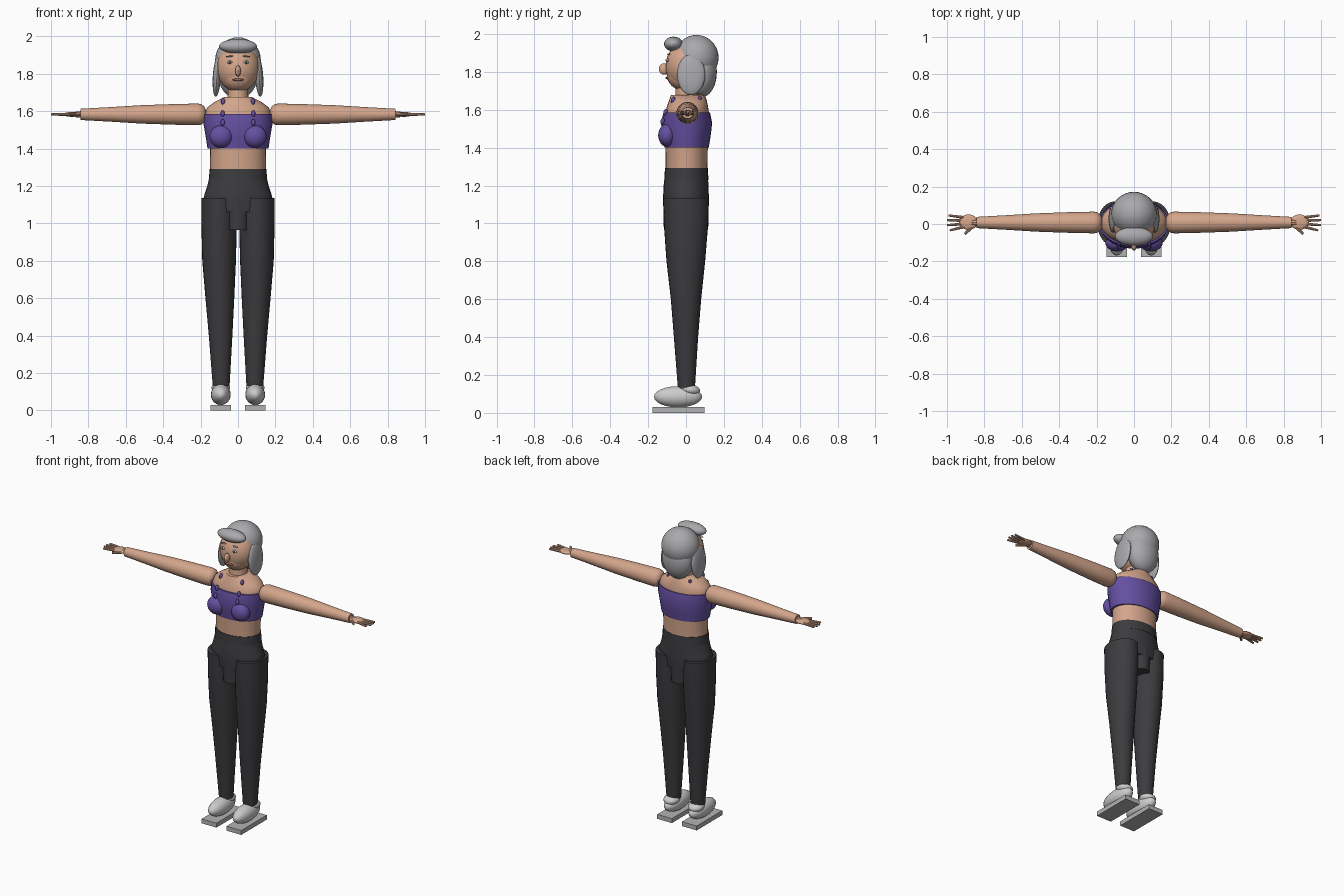
import bpy, bmesh
from math import sin, cos, pi, radians
from mathutils import Vector

if "Cube" in bpy.data.objects:
    bpy.data.objects.remove(bpy.data.objects["Cube"])


def material(name, rgb):
    m = bpy.data.materials.new(name)
    m.diffuse_color = (*rgb, 1)
    m.use_nodes = True
    m.node_tree.nodes["Principled BSDF"].inputs["Base Color"].default_value = m.diffuse_color
    return m


SKIN = material("skin", (0.66, 0.38, 0.26))
PURPLE = material("purple", (0.13, 0.08, 0.36))
DARK = material("charcoal", (0.045, 0.045, 0.05))
HAIR = material("hair_grey", (0.40, 0.40, 0.42))
WHITE = material("shoe_white", (0.72, 0.72, 0.74))
SOLE = material("sole_grey", (0.45, 0.45, 0.45))
LIP = material("lip", (0.35, 0.12, 0.09))


def finish(bm, name, mat, loc=(0, 0, 0), rot=(0, 0, 0)):
    bmesh.ops.recalc_face_normals(bm, faces=bm.faces)
    me = bpy.data.meshes.new(name)
    bm.to_mesh(me)
    bm.free()
    me.materials.append(mat)
    ob = bpy.data.objects.new(name, me)
    ob.location, ob.rotation_euler = loc, rot
    bpy.context.collection.objects.link(ob)
    bpy.ops.object.select_all(action='DESELECT')
    ob.select_set(True)
    bpy.context.view_layer.objects.active = ob
    bpy.ops.object.shade_smooth_by_angle(angle=radians(35))
    return ob


def ellipsoid(name, loc, radii, mat, rot=(0, 0, 0), seg=24):
    bm = bmesh.new()
    bmesh.ops.create_uvsphere(bm, u_segments=seg, v_segments=seg // 2, radius=1)
    bmesh.ops.scale(bm, vec=radii, verts=bm.verts)
    return finish(bm, name, mat, loc, rot)


def loft(name, rings, mat, loc=(0, 0, 0), rot=(0, 0, 0), seg=28):
    """Capped stack of ellipses; each ring is (z, rx, ry, cx, cy)."""
    bm = bmesh.new()
    rows = [[bm.verts.new((cx + rx * cos(2 * pi * i / seg), cy + ry * sin(2 * pi * i / seg), z))
             for i in range(seg)] for z, rx, ry, cx, cy in rings]
    for a, b in zip(rows, rows[1:]):
        for i in range(seg):
            j = (i + 1) % seg
            bm.faces.new((a[i], a[j], b[j], b[i]))
    bm.faces.new(rows[0][::-1])
    bm.faces.new(rows[-1])
    return finish(bm, name, mat, loc, rot)


def rod(name, a, b, r1, r2, mat, seg=10):
    a, b = Vector(a), Vector(b)
    bm = bmesh.new()
    bmesh.ops.create_cone(bm, cap_ends=True, segments=seg, radius1=r1, radius2=r2, depth=(b - a).length)
    return finish(bm, name, mat, (a + b) / 2, (b - a).to_track_quat('Z', 'Y').to_euler())


def box(name, loc, size, mat):
    bm = bmesh.new()
    bmesh.ops.create_cube(bm, size=1)
    bmesh.ops.scale(bm, vec=size, verts=bm.verts)
    return finish(bm, name, mat, loc)


# torso, neck and top
loft("torso", [(1.25, .148, .11, 0, .003), (1.40, .150, .112, 0, .003), (1.50, .165, .118, 0, .003),
               (1.585, .178, .115, 0, .006), (1.62, .165, .108, 0, .008), (1.65, .125, .099, 0, .01),
               (1.677, .070, .090, 0, .01)], SKIN)
loft("neck", [(1.65, .062, .066, 0, .005), (1.69, .054, .06, 0, .005), (1.75, .054, .06, 0, .005)], SKIN)
loft("crop_top", [(1.40, .163, .117, 0, .003), (1.46, .172, .127, 0, .003), (1.53, .184, .135, 0, .003),
                  (1.585, .187, .123, 0, .004)], PURPLE)

# trousers: waistband, hips and crotch
loft("waistband", [(1.23, .156, .117, 0, .002), (1.292, .152, .113, 0, .002)], DARK)
loft("hips", [(1.06, .165, .116, 0, 0), (1.13, .185, .121, 0, 0), (1.16, .178, .120, 0, 0),
              (1.20, .164, .118, 0, 0), (1.24, .155, .115, 0, .002)], DARK)
loft("crotch", [(.965, .075, .117, 0, 0), (1.13, .085, .121, 0, 0)], DARK)

# head and face
ellipsoid("head", (0, 0, 1.83), (.115, .108, .127), SKIN, seg=32)
ellipsoid("jaw", (0, -.012, 1.785), (.090, .090, .083), SKIN)
ellipsoid("nose", (0, -.117, 1.815), (.015, .026, .030), SKIN, seg=16)
ellipsoid("mouth", (0, -.099, 1.768), (.033, .010, .007), LIP, seg=16)

# hair
ellipsoid("hair_cap", (0, .055, 1.875), (.122, .117, .120), HAIR, seg=32)
ellipsoid("hair_back", (0, .085, 1.80), (.108, .078, .133), HAIR)
ellipsoid("hair_fringe", (0, -.066, 1.947), (.102, .050, .039), HAIR)

for s, side in ((-1, "left"), (1, "right")):
    # eyes and brows
    ellipsoid(f"eye_{side}", (s * .045, -.098, 1.862), (.015, .008, .009), WHITE, seg=16)
    ellipsoid(f"iris_{side}", (s * .045, -.104, 1.862), (.007, .004, .007), DARK, seg=12)
    ellipsoid(f"brow_{side}", (s * .045, -.092, 1.893), (.020, .008, .004), HAIR, (0, s * .1, 0), 12)
    ellipsoid(f"hair_side_{side}", (s * .113, .027, 1.785), (.022, .074, .108), HAIR, (0, -s * .06, 0))

    # bust and strap pieces
    ellipsoid(f"bust_{side}", (s * .09, -.100, 1.465), (.063, .047, .060), PURPLE)
    for i, (x, y, z) in enumerate(((.082, -.124, 1.54), (.082, -.108, 1.588),
                                   (.080, -.068, 1.652), (.080, .070, 1.656))):
        ellipsoid(f"strap_{side}_{i}", (s * x, y, z), (.011, .011, .018), PURPLE, (-.3, 0, 0), 12)

    # arm along x
    loft(f"arm_{side}", [(.172, .026, .026, 0, 0), (.180, .042, .042, 0, 0), (.195, .054, .054, 0, 0),
                         (.215, .058, .058, 0, 0), (.35, .055, .055, 0, 0), (.52, .049, .049, 0, 0),
                         (.68, .039, .039, 0, 0), (.842, .030, .030, 0, 0)],
         SKIN, (0, .008, 1.583), (0, s * pi / 2, 0))

    # hand
    hz = 1.583
    rod(f"wrist_{side}", (s * .83, .008, hz), (s * .87, .008, hz), .018, .015, SKIN)
    ellipsoid(f"palm_{side}", (s * .885, .010, hz), (.050, .041, .013), SKIN)
    for i, (y0, y1, x1) in enumerate(((.034, .046, .992), (.018, .021, 1.0),
                                      (.001, -.006, .999), (-.014, -.034, .985))):
        rod(f"finger_{side}_{i}", (s * .905, y0, hz), (s * x1, y1, hz), .009, .006, SKIN)
    rod(f"thumb_{side}", (s * .865, -.015, hz), (s * .905, -.054, hz), .010, .007, SKIN)

    # trouser leg
    loft(f"leg_{side}", [(.13, .045, .045, s * .090, .002), (.40, .063, .064, s * .093, .000),
                         (.60, .077, .080, s * .097, .000), (.80, .090, .102, s * .101, -.001),
                         (.97, .094, .115, s * .101, 0), (1.135, .096, .121, s * .100, 0)], DARK)

    # shoe
    ellipsoid(f"shoe_{side}", (s * .092, -.042, .085), (.053, .127, .056), WHITE)
    ellipsoid(f"shoe_collar_{side}", (s * .092, .020, .122), (.050, .055, .030), WHITE, (-.15, 0, 0))
    box(f"sole_{side}", (s * .093, -.040, .015), (.110, .274, .030), SOLE)
